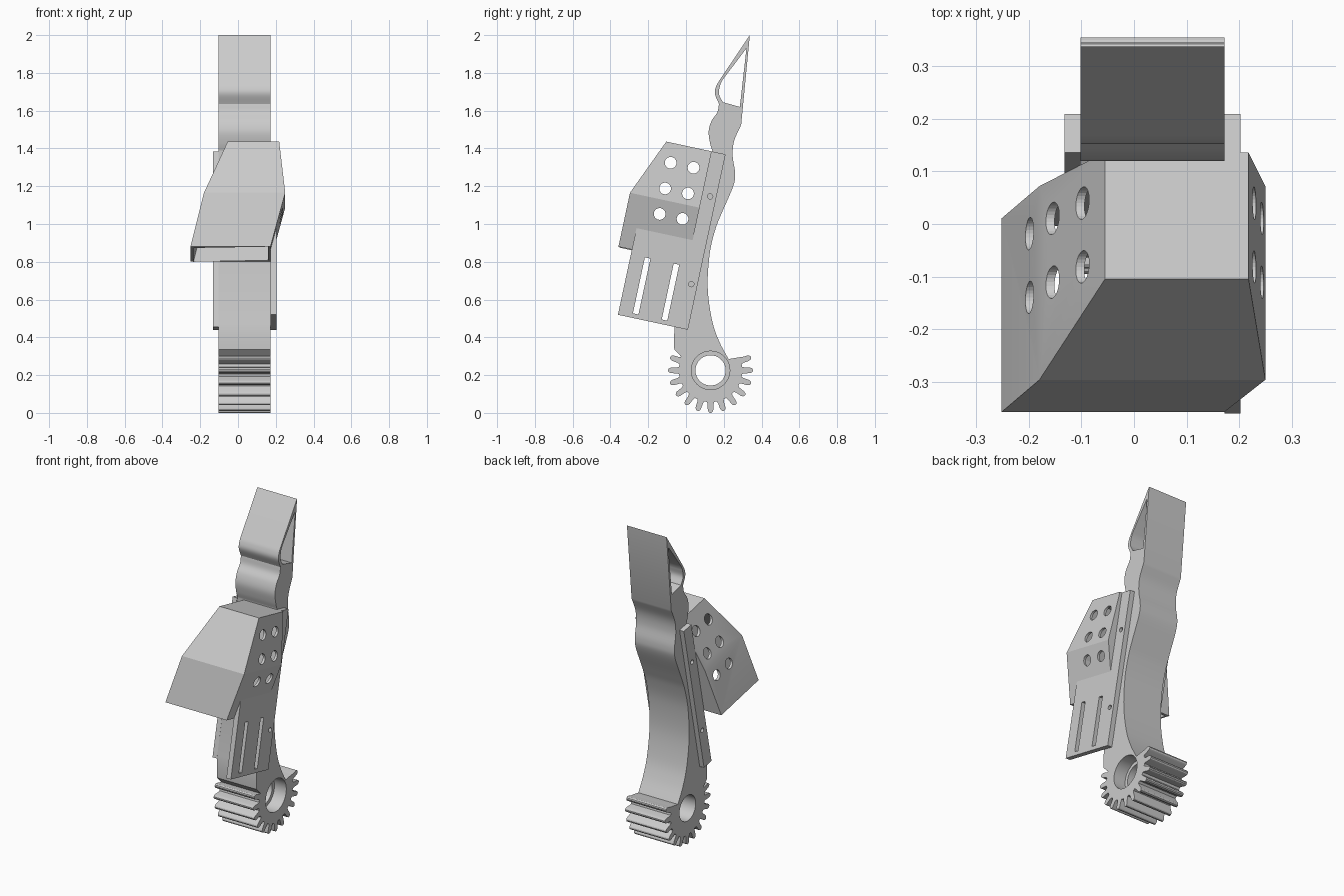
import bpy, bmesh, math
from mathutils import Vector

if "Cube" in bpy.data.objects:
    bpy.data.objects.remove(bpy.data.objects["Cube"])

grey = bpy.data.materials.new("plain_grey")
grey.use_nodes = True
grey.diffuse_color = (0.6, 0.6, 0.6, 1)
grey.node_tree.nodes["Principled BSDF"].inputs["Base Color"].default_value = (0.6, 0.6, 0.6, 1)

AX = Vector((0.21, 0.978)).normalized()    # rail direction in (y, z)
FW = Vector((-AX.y, AX.x))                 # forward from the rail
ORIGIN = Vector((0.01, 0.44))


def tilt(u, v):
    """Tilted guard coordinates to (y, z)."""
    return tuple(ORIGIN + AX * u + FW * v)


def finish(bm, name):
    bmesh.ops.recalc_face_normals(bm, faces=bm.faces)
    mesh = bpy.data.meshes.new(name)
    bm.to_mesh(mesh)
    bm.free()
    mesh.materials.append(grey)
    obj = bpy.data.objects.new(name, mesh)
    bpy.context.collection.objects.link(obj)
    return obj


def prism(name, outline, x0, x1):
    """Extrude a (y, z) outline along x."""
    bm = bmesh.new()
    face = bm.faces.new([bm.verts.new((x0, y, z)) for y, z in outline])
    moved = bmesh.ops.extrude_face_region(bm, geom=[face])["geom"]
    verts = [g for g in moved if isinstance(g, bmesh.types.BMVert)]
    bmesh.ops.translate(bm, verts=verts, vec=(x1 - x0, 0, 0))
    return finish(bm, name)


def circle(c, r, n=40):
    return [(c[0] + r * math.cos(math.tau * i / n), c[1] + r * math.sin(math.tau * i / n))
            for i in range(n)]


def spline(pts, steps=6):
    """Smooth curve through the points."""
    p = [Vector(q) for q in pts]
    p = [2 * p[0] - p[1]] + p + [2 * p[-1] - p[-2]]
    out = []
    for a, b, c, d in zip(p, p[1:], p[2:], p[3:]):
        for i in range(steps):
            t = i / steps
            out.append(tuple(0.5 * (2 * b + (c - a) * t + (2 * a - 5 * b + 4 * c - d) * t * t
                                    + (3 * b - a - 3 * c + d) * t ** 3)))
    return out + [tuple(p[-2])]


def cut(obj, cutters):
    for c in cutters:
        c.hide_render = True
        mod = obj.modifiers.new("cut", "BOOLEAN")
        mod.operation, mod.solver, mod.object = "DIFFERENCE", "EXACT", c
    bake(obj)
    for c in cutters:
        bpy.data.objects.remove(c)


def bake(obj):
    dg = bpy.context.evaluated_depsgraph_get()
    dg.update()
    mesh = bpy.data.meshes.new_from_object(obj.evaluated_get(dg))
    obj.modifiers.clear()
    obj.data = mesh


def smooth(obj, angle=30):
    obj.data.shade_smooth()
    obj.data.set_sharp_from_angle(angle=math.radians(angle))


# Arm: fingertip, tapered shank and partial gear in one profile
HUB = (0.13, 0.225)
tip_front = spline([(0.18, 1.765), (0.16, 1.73), (0.153, 1.69), (0.175, 1.635)])
knuckle = spline([(0.175, 1.635), (0.165, 1.59), (0.135, 1.545), (0.12, 1.49), (0.127, 1.43),
                  (0.14, 1.385)])
teeth = []
for k in range(13):
    a = 162 + 18 * k
    for r, da in ((0.168, -6.5), (0.18, -5), (0.21, -4), (0.22, -2.8), (0.225, -1),
                  (0.225, 1), (0.22, 2.8), (0.21, 4), (0.18, 5), (0.168, 6.5)):
        t = math.radians(a + da)
        teeth.append((HUB[0] + r * math.cos(t), HUB[1] + r * math.sin(t)))
back = spline([(0.225, 0.285), (0.175, 0.38), (0.138, 0.49), (0.115, 0.66), (0.125, 0.84),
               (0.155, 0.97), (0.19, 1.06), (0.25, 1.2), (0.26, 1.27), (0.247, 1.36),
               (0.255, 1.44), (0.292, 1.525)])
shank_front = [tilt(0.02, 0.075), (-0.064, 0.39), (-0.062, 0.335)]
arm = prism("arm", [(0.338, 2.0)] + tip_front + knuckle[1:] + shank_front + teeth + back,
            -0.102, 0.172)
window = [(0.32, 1.93), (0.195, 1.765)] + spline(
    [(0.182, 1.74), (0.174, 1.69), (0.195, 1.645)]) + [(0.285, 1.62)]
cut(arm, [prism("fingertip_cutter", window, -0.3, 0.3),
          prism("bore_cutter", circle(HUB, 0.08), -0.3, 0.3),
          prism("counterbore_cutter", circle(HUB, 0.102), 0.09, 0.3)])
smooth(arm)


# Side rails, the outer one widened into a slotted plate
def box(u0, u1, v0, v1):
    return [tilt(u0, v0), tilt(u1, v0), tilt(u1, v1), tilt(u0, v1)]


def screw_holes(x0, x1):
    return [prism("screw_cutter", circle(tilt(u, 0.033), 0.014, 20), x0, x1) for u in (0.24, 0.715)]


inner_rail = prism("inner_rail", box(0, 0.95, 0, 0.075), -0.132, -0.102)
cut(inner_rail, screw_holes(-0.2, -0.115))
plate = prism("slotted_plate", [tilt(0, 0), tilt(0.95, 0), tilt(0.95, 0.075), tilt(0.47, 0.075),
                                tilt(0.47, 0.379), tilt(0, 0.379)], 0.172, 0.203)
slots = [prism("slot_cutter", box(0.024, 0.327, v - 0.015, v + 0.015), 0.1, 0.3)
         for v in (0.132, 0.288)]
cut(plate, slots + screw_holes(0.185, 0.3))
for rail in (inner_rail, plate):
    smooth(rail)

# Hollow guard lofted through three sections, open at the bottom
bm = bmesh.new()
rings = []
for u, front, x0, x1 in ((0.353, 0.452, -0.252, 0.172), (0.645, 0.452, -0.18, 0.25),
                         (0.95, 0.321, -0.055, 0.218)):
    corners = ((x0, 0.075), (x1, 0.075), (x1, front), (x0, front))
    rings.append([bm.verts.new((x, *tilt(u, v))) for x, v in corners])
for low, high in zip(rings, rings[1:]):
    for i in range(4):
        j = (i + 1) % 4
        bm.faces.new((low[i], low[j], high[j], high[i]))
bm.faces.new(rings[-1])
guard = finish(bm, "guard")
shell = guard.modifiers.new("shell", "SOLIDIFY")
shell.thickness, shell.offset, shell.use_even_offset = 0.015, -1, True
bake(guard)
cut(guard, [prism("vent_cutter", circle(tilt(u, v), 0.031, 28), -0.5, 0.5)
            for u in (0.568, 0.706, 0.845) for v in (0.151, 0.275)])
smooth(guard, 12)
